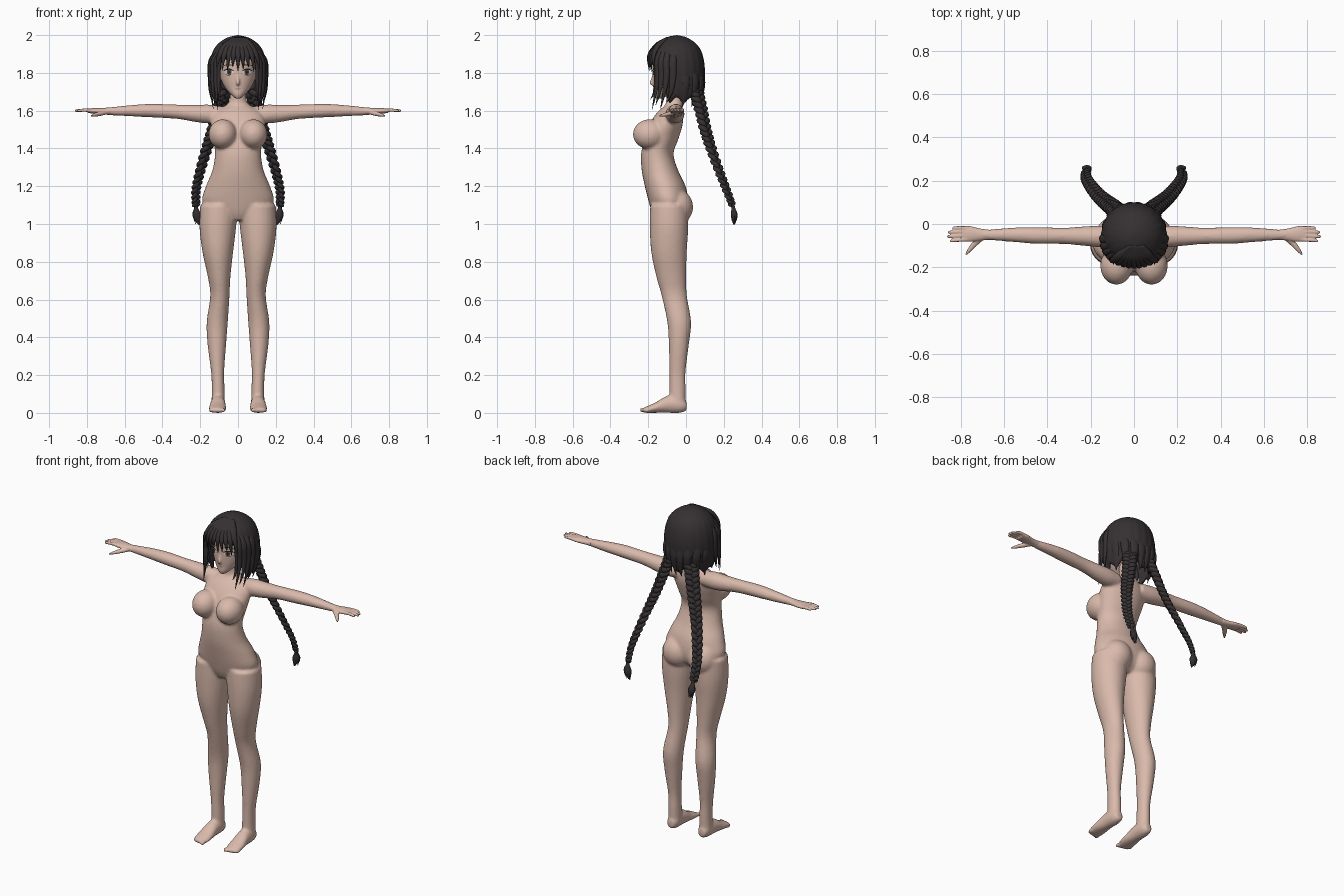
import bpy, bmesh, math
from mathutils import Vector, Matrix

if "Cube" in bpy.data.objects:
    bpy.data.objects.remove(bpy.data.objects["Cube"])


def material(name, rgb):
    m = bpy.data.materials.new(name)
    m.use_nodes = True
    m.diffuse_color = (*rgb, 1)
    m.node_tree.nodes["Principled BSDF"].inputs["Base Color"].default_value = (*rgb, 1)
    return m


SKIN = material("skin", (0.70, 0.49, 0.41))
HAIR = material("dark hair", (0.036, 0.03, 0.031))
LASH = material("lash black", (0.02, 0.015, 0.015))
WHITE = material("eye white", (0.75, 0.72, 0.7))
IRIS = material("iris brown", (0.09, 0.05, 0.045))
LIP = material("lip", (0.42, 0.2, 0.17))
X, Y, Z = Vector((1, 0, 0)), Vector((0, 1, 0)), Vector((0, 0, 1))


def spline(rows, n):
    """Smooth curve through rows of any length."""
    out = []
    for i in range(len(rows) - 1):
        p0, p1, p2, p3 = (rows[max(0, min(len(rows) - 1, i + k))] for k in (-1, 0, 1, 2))
        for s in range(n):
            t = s / n
            out.append([0.5 * (2 * b + (c - a) * t + (2 * a - 5 * b + 4 * c - d) * t * t
                               + (3 * b - a - 3 * c + d) * t ** 3)
                        for a, b, c, d in zip(p0, p1, p2, p3)])
    return out + [list(rows[-1])]


def sweep(bm, rows, side, axis=None, n=4, seg=20, flip=1):
    """Closed tube through rows of (x, y, z, half width, half depth)."""
    rows = spline(rows, n) if n > 1 else rows
    pts = [Vector((r[0] * flip, r[1], r[2])) for r in rows]
    side = Vector((side[0] * flip, side[1], side[2]))
    rings = []
    for i, p in enumerate(pts):
        t = axis or (pts[min(i + 1, len(pts) - 1)] - pts[max(i - 1, 0)]).normalized()
        u = (side - t * side.dot(t)).normalized()
        v = t.cross(u)
        a, b = max(rows[i][3], 0.001), max(rows[i][4], 0.001)
        rings.append([bm.verts.new(p + u * a * math.cos(k * math.tau / seg)
                                   + v * b * math.sin(k * math.tau / seg)) for k in range(seg)])
    for r, s in zip(rings, rings[1:]):
        for k in range(seg):
            bm.faces.new((r[k], r[(k + 1) % seg], s[(k + 1) % seg], s[k]))
    bm.faces.new(rings[0])
    bm.faces.new(rings[-1])


def ball(bm, c, r):
    bmesh.ops.create_uvsphere(bm, u_segments=24, v_segments=16, radius=1,
                              matrix=Matrix.Translation(c) @ Matrix.Diagonal((*r, 1)))


def finish(name, bm, mat, voxel=0, smooth=6):
    bmesh.ops.recalc_face_normals(bm, faces=bm.faces)
    me = bpy.data.meshes.new(name)
    bm.to_mesh(me)
    bm.free()
    me.materials.append(mat)
    me.polygons.foreach_set("use_smooth", [True] * len(me.polygons))
    ob = bpy.data.objects.new(name, me)
    bpy.context.scene.collection.objects.link(ob)
    if voxel:
        r = ob.modifiers.new("fuse", 'REMESH')
        r.mode, r.voxel_size, r.use_smooth_shade = 'VOXEL', voxel, True
        s = ob.modifiers.new("soften", 'SMOOTH')
        s.factor, s.iterations = 0.5, smooth
    return ob


# Torso, limbs and feet, fused into one skin
bm = bmesh.new()
sweep(bm, [(0, -.1, 1.02, .05, .06), (0, -.09, 1.06, .14, .09), (0, -.093, 1.12, .19, .105),
           (0, -.11, 1.2, .17, .108), (0, -.137, 1.28, .137, .097), (0, -.152, 1.37, .122, .086),
           (0, -.13, 1.45, .132, .09), (0, -.105, 1.53, .145, .088), (0, -.085, 1.59, .125, .068),
           (0, -.065, 1.63, .062, .046), (0, -.06, 1.66, .045, .045), (0, -.065, 1.73, .043, .043)],
      X, Z, seg=32)
for s in (1, -1):
    sweep(bm, [(.1, -.09, 1.1, .1, .1), (.107, -.09, .98, .097, .102), (.107, -.09, .85, .081, .094),
               (.1, -.078, .72, .06, .079), (.096, -.062, .62, .051, .067), (.11, -.036, .48, .056, .063),
               (.112, -.038, .36, .049, .053), (.108, -.045, .22, .035, .043),
               (.105, -.045, .13, .034, .043), (.105, -.045, .05, .036, .043)], X, Z, seg=24, flip=s)
    sweep(bm, [(.08, -.06, 1.58, .045, .042), (.15, -.058, 1.582, .05, .05), (.22, -.056, 1.585, .046, .046),
               (.32, -.055, 1.594, .038, .038), (.45, -.053, 1.6, .039, .036), (.55, -.05, 1.6, .034, .031),
               (.68, -.05, 1.597, .024, .021), (.72, -.05, 1.597, .024, .018)], Y, X, flip=s)
    sweep(bm, [(.105, .003, .036, .022, .024), (.105, -.03, .045, .036, .045), (.106, -.1, .045, .04, .045),
               (.108, -.16, .028, .046, .028), (.108, -.21, .017, .044, .017), (.108, -.23, .013, .034, .012)],
          X, Y, flip=s)
    for i in range(5):
        ball(bm, (s * (.076 + .017 * i), -.232 + .007 * i, .014), (.011, .016, .013))
    ball(bm, (s * .081, -.193, 1.475), (.075, .088, .079))
    ball(bm, (s * .086, -.052, 1.09), (.09, .09, .095))
finish("body", bm, SKIN, .008)

# Hands with four fingers and a thumb
for s, label in ((1, "left"), (-1, "right")):
    bm = bmesh.new()
    sweep(bm, [(.67, -.05, 1.597, .024, .02), (.71, -.049, 1.597, .028, .017),
               (.76, -.046, 1.599, .037, .015), (.795, -.046, 1.599, .035, .011)], Y, X, flip=s)
    for y, tip in ((-.074, .85), (-.055, .862), (-.036, .858), (-.018, .84)):
        sweep(bm, [(.765, y * .9 - .004, 1.6, .01, .01), (.81, y, 1.603, .009, .009),
                   (tip - .005, y * 1.05, 1.6, .007, .007), (tip, y * 1.05, 1.599, .003, .003)],
              Y, seg=10, flip=s)
    sweep(bm, [(.7, -.06, 1.592, .013, .013), (.735, -.09, 1.583, .014, .012), (.76, -.12, 1.577, .01, .009),
               (.778, -.143, 1.572, .004, .004)], X, seg=10, flip=s)
    finish(label + "_hand", bm, SKIN, .004, 2)

# Head with nose and ears
bm = bmesh.new()
sweep(bm, [(0, -.145, 1.665, .014, .018), (0, -.128, 1.685, .037, .043), (0, -.105, 1.715, .064, .067),
           (0, -.082, 1.76, .088, .094), (0, -.07, 1.82, .101, .108), (0, -.065, 1.89, .104, .112),
           (0, -.062, 1.95, .07, .08), (0, -.06, 1.97, .02, .02)], X, Z, seg=32)
sweep(bm, [(0, -.165, 1.8, .008, .01), (0, -.176, 1.765, .009, .01), (0, -.183, 1.747, .009, .011),
           (0, -.172, 1.738, .006, .006)], X, seg=12)
for s in (1, -1):
    ball(bm, (s * .103, -.06, 1.79), (.014, .022, .035))
head = finish("head", bm, SKIN, .005, 4)
bpy.context.view_layer.update()
face = head.evaluated_get(bpy.context.evaluated_depsgraph_get())


# Painted features: thin discs laid on the face
def patch(name, mat, x, z, w, h, lift, bend=0, tilt=0):
    bm = bmesh.new()

    def point(r, a):
        dx, dz = r * w * math.cos(a), r * h * math.sin(a)
        px, pz = x + dx, z + dz + tilt * dx - bend * (dx / w) ** 2
        hit, loc, _, _ = face.ray_cast(Vector((px, -1, pz)), Y)
        return bm.verts.new((px, (loc.y if hit else -.15) - lift, pz))
    rings = [[point(r / 4, k * math.tau / 20) for k in range(20)] for r in range(1, 5)]
    bm.faces.new(rings[0])
    for r, q in zip(rings, rings[1:]):
        for k in range(20):
            bm.faces.new((r[k], q[k], q[(k + 1) % 20], r[(k + 1) % 20]))
    ob = finish(name, bm, mat)
    if ob.data.polygons[0].normal.y > 0:
        ob.data.flip_normals()


for s, label in ((1, "left"), (-1, "right")):
    patch(label + "_eye_white", WHITE, s * .048, 1.803, .024, .015, .002)
    patch(label + "_iris", IRIS, s * .047, 1.804, .012, .015, .003)
    patch(label + "_pupil", LASH, s * .047, 1.804, .005, .008, .004)
    patch(label + "_upper_lash", LASH, s * .05, 1.82, .029, .004, .005, .011)
    patch(label + "_lower_lash", LASH, s * .05, 1.788, .018, .0015, .004, -.004)
    patch(label + "_brow", HAIR, s * .05, 1.843, .026, .003, .003, .006)
patch("mouth", LIP, 0, 1.715, .017, .003, .002, -.002)

# Hair cap: ridged shell whose hem rises over the face
PROFILE = spline([(2.0, 0), (1.988, .36), (1.955, .7), (1.91, .9), (1.84, 1), (1.76, 1), (1.69, .93), (1.6, .7)], 8)


def reach(z):
    for (za, ra), (zb, rb) in zip(PROFILE, PROFILE[1:]):
        if zb <= z <= za:
            return ra + (rb - ra) * (za - z) / (za - zb)
    return 0


bm = bmesh.new()
N, M = 120, 24
grid = []
for i in range(N):
    a = i * math.tau / N
    front = max(0, min(1, (-math.sin(a) - .3) / .4))
    hem = 1.655 + .015 * math.cos(10 * a) + .225 * front ** 2 * (3 - 2 * front)
    col = []
    for j in range(1, M + 1):
        t = (j / M) ** 1.5
        z = 2.0 - (2.0 - hem) * t
        r = reach(z) * (1 + .022 * t ** .5 * abs(math.cos(10 * a)) - .012)
        col.append(bm.verts.new((.15 * r * math.cos(a), -.05 + .148 * r * math.sin(a), z)))
    grid.append(col)
top = bm.verts.new((0, -.05, 2.0))
for p, q in zip(grid, grid[1:] + grid[:1]):
    bm.faces.new((top, p[0], q[0]))
    for j in range(M - 1):
        bm.faces.new((p[j], p[j + 1], q[j + 1], q[j]))
cap = finish("hair_cap", bm, HAIR)
shell = cap.modifiers.new("thickness", 'SOLIDIFY')
shell.thickness, shell.offset = .01, -1


# Loose locks: flat tapered strands around the face and nape
def lock(bm, pts, width, thick=.012, flip=1):
    rows = spline(pts, 6)
    mid = rows[len(rows) // 2]
    side = Vector((-(mid[1] + .05), mid[0], 0))
    for i, r in enumerate(rows):
        t = i / (len(rows) - 1)
        k = min(1, .45 + 2 * t) * max(.03, 1 - t ** 2.5)
        r += [width * k, thick * k]
    sweep(bm, rows, side, n=1, seg=10, flip=flip)


bm = bmesh.new()
for i in range(9):
    x = -.1 + .025 * i
    tip = 1.822 + .014 * math.cos(i * 2.2) - .5 * x * x
    back = -.198 + 2.6 * x * x
    lock(bm, [(x * .25 + .01, -.1, 1.985), (x * .7, -.158 + x * x, 1.945), (x, back, 1.89), (x * 1.12, back + .003, tip)], .021)
finish("fringe", bm, HAIR)

bm = bmesh.new()
for s in (1, -1):
    for x, y, low, w in ((.098, -.158, 1.66, .014), (.112, -.15, 1.605, .018), (.128, -.13, 1.63, .02),
                         (.138, -.105, 1.61, .021), (.143, -.07, 1.645, .022)):
        lock(bm, [(x * .6, y * .8, 1.95), (x, y, 1.87), (x * 1.05, y, 1.78), (x * 1.03, y - .01, 1.7),
                  (x * .95, y - .03, low)], w, flip=s)
    for x, y in ((.125, -.02), (.1, .03), (.06, .06), (.02, .07)):
        lock(bm, [(x, y, 1.85), (x * 1.08, y + .02, 1.76), (x, y + .015, 1.69), (x * .9, y, 1.62)], .026, flip=s)
finish("side_and_nape_locks", bm, HAIR)

# Two three-strand braids ending in tassels
PATH = [(.075, .055, 1.7), (.1, .078, 1.61), (.132, .103, 1.5), (.165, .133, 1.4), (.2, .176, 1.28),
        (.222, .215, 1.18), (.222, .245, 1.1)]
for s, label in ((1, "left"), (-1, "right")):
    bm = bmesh.new()
    core = [Vector(p) for p in spline(PATH, 20)]
    for strand in range(3):
        rows = []
        for i, p in enumerate(core):
            t = i / (len(core) - 1)
            t_dir = (core[min(i + 1, len(core) - 1)] - core[max(i - 1, 0)]).normalized()
            u = Vector((.75, -.6, 0)).normalized()
            u = (u - t_dir * u.dot(t_dir)).normalized()
            v = t_dir.cross(u)
            ph = t * 7 * math.tau + strand * math.tau / 3
            size = 1.05 - .5 * t
            c = p + u * .024 * size * math.sin(ph) + v * .011 * size * math.sin(2 * ph)
            rows.append((*c, .02 * size, .016 * size))
        sweep(bm, rows, u, n=1, seg=10, flip=s)
    sweep(bm, [(.222, .243, 1.115, .012, .012), (.222, .25, 1.085, .01, .01), (.218, .255, 1.05, .022, .018),
               (.212, .255, 1.02, .015, .013), (.205, .254, .995, .002, .002)], X, seg=12, flip=s)
    for k in range(3):
        lock(bm, [(.222, .25, 1.09), (.21 + .012 * k, .262, 1.05), (.2 + .012 * k, .258, 1.0)], .009, .007, s)
    finish(label + "_braid", bm, HAIR)
